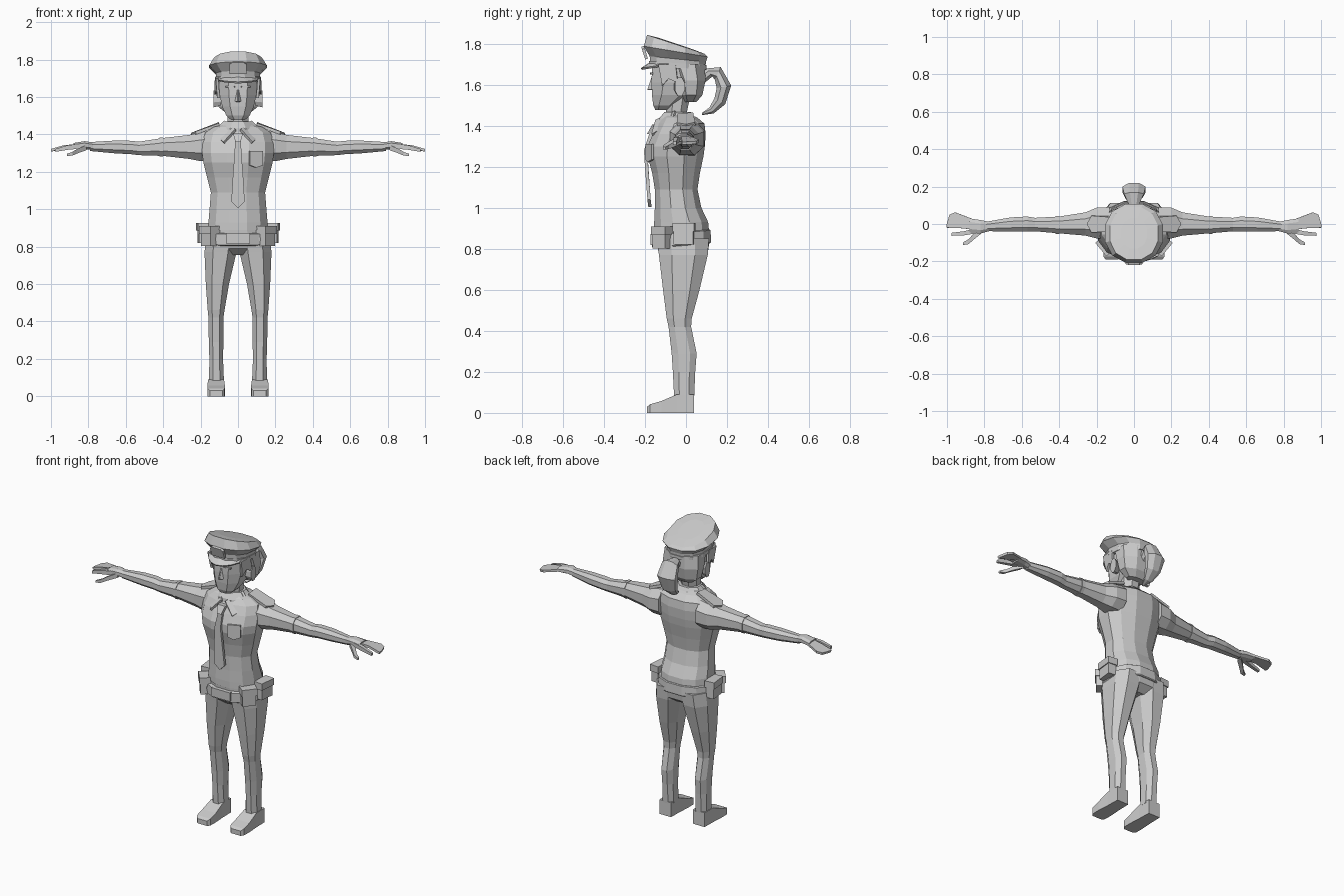
import bpy, bmesh, math
from mathutils import Vector, Matrix

grey = bpy.data.materials.new("light_grey")
grey.diffuse_color = (0.6, 0.6, 0.6, 1)


def finish(name, bm, mirror=False, thick=0):
    bmesh.ops.recalc_face_normals(bm, faces=bm.faces)
    me = bpy.data.meshes.new(name)
    bm.to_mesh(me)
    bm.free()
    me.materials.append(grey)
    ob = bpy.data.objects.new(name, me)
    bpy.context.collection.objects.link(ob)
    if thick:
        s = ob.modifiers.new("thickness", 'SOLIDIFY')
        s.thickness, s.offset = thick, 0
    if mirror:
        ob.modifiers.new("mirror", 'MIRROR').use_clip = False
    return ob


def loft(name, rings, n=8, p=1.0, mirror=False):
    """Skin a tube through rings given as (centre, half axis u, half axis v)."""
    bm = bmesh.new()
    k = math.cos(math.pi / n)
    sq = lambda t: math.copysign(abs(t / k) ** p, t)
    loops = []
    for c, u, v in rings:
        c, u, v = Vector(c), Vector(u), Vector(v)
        ang = [2 * math.pi * (i + .5) / n for i in range(n)]
        loops.append([bm.verts.new(c + u * sq(math.cos(a)) + v * sq(math.sin(a))) for a in ang])
    for a, b in zip(loops, loops[1:]):
        for i in range(n):
            j = (i + 1) % n
            bm.faces.new((a[i], a[j], b[j], b[i]))
    bm.faces.new(loops[0])
    bm.faces.new(loops[-1])
    return finish(name, bm, mirror)


def lvl(z, hw, yf, yb, x=0, tilt=0):
    """Horizontal ring; tilt raises the back."""
    return (x, (yf + yb) / 2, z), (hw, 0, 0), (0, (yb - yf) / 2, tilt)


def across(x, y, z, ry, rz):
    """Upright ring for limbs running along x."""
    return (x, y, z), (0, ry, 0), (0, 0, rz)


def plate(name, pts, thick=.012, mirror=False):
    bm = bmesh.new()
    bm.faces.new([bm.verts.new(q) for q in pts])
    return finish(name, bm, mirror, thick)


def box(name, c, size, rz=0, mirror=False):
    bm = bmesh.new()
    m = Matrix.Translation(c) @ Matrix.Rotation(math.radians(rz), 4, 'Z') @ Matrix.Diagonal((*size, 1))
    bmesh.ops.create_cube(bm, size=1, matrix=m)
    return finish(name, bm, mirror)


# Shirt
loft("shirt", [lvl(.89, .160, -.155, .112), lvl(.93, .158, -.155, .108), lvl(1.0, .152, -.152, .075),
               lvl(1.09, .145, -.152, .056), lvl(1.17, .165, -.165, .068), lvl(1.25, .185, -.187, .085),
               lvl(1.30, .192, -.187, .092), lvl(1.36, .19, -.162, .096), lvl(1.41, .175, -.135, .09),
               lvl(1.44, .13, -.115, .055), lvl(1.455, .07, -.10, .02)], 12, .9)

# Sleeves and forearms
loft("arm", [across(.13, .005, 1.34, .085, .085), across(.20, .005, 1.335, .082, .078),
             across(.26, 0, 1.333, .062, .064), across(.40, -.005, 1.333, .045, .048),
             across(.53, -.003, 1.325, .036, .036), across(.57, 0, 1.33, .04, .036),
             across(.66, -.003, 1.333, .038, .034), across(.79, -.013, 1.335, .025, .024)], 8, .9, True)
loft("sleeve_cuff", [across(.40, -.005, 1.333, .049, .051), across(.42, -.005, 1.332, .048, .05)], 8, .9, True)

# Hands
loft("palm", [across(.77, -.013, 1.336, .024, .02), across(.82, -.015, 1.343, .036, .021),
              across(.88, -.008, 1.339, .038, .015)], 8, .8, True)
plate("fingers", [(.85, -.03, 1.343), (.85, .022, 1.343), (.955, .062, 1.325), (.985, .05, 1.318),
                  (1.0, .0, 1.315), (1.0, -.02, 1.315), (.93, -.022, 1.335)], .014, True)
loft("index_finger", [across(.84, -.035, 1.337, .014, .013), across(.91, -.05, 1.33, .011, .012),
                      across(.975, -.055, 1.315, .008, .008)], 4, 1, True)
loft("thumb", [across(.81, -.03, 1.33, .016, .014), across(.86, -.07, 1.31, .016, .012),
               across(.885, -.095, 1.297, .013, .01), across(.915, -.106, 1.29, .007, .006)], 4, 1, True)

# Trousers
loft("hips", [lvl(.90, .158, -.15, .105), lvl(.84, .17, -.145, .115), lvl(.79, .165, -.135, .108),
              lvl(.755, .08, -.09, .06)], 12, .9)


def leg_ring(z, xi, xo, yf, yb):
    return lvl(z, (xo - xi) / 2, yf, yb, (xi + xo) / 2)


loft("trouser_leg", [leg_ring(.85, .002, .17, -.142, .112), leg_ring(.77, .008, .179, -.132, .106),
                     leg_ring(.60, .048, .172, -.112, .066), leg_ring(.46, .072, .162, -.094, .028),
                     leg_ring(.42, .078, .158, -.085, .025), leg_ring(.29, .078, .156, -.070, .052),
                     leg_ring(.20, .08, .153, -.064, .045), leg_ring(.08, .075, .155, -.058, .04)], 8, .85, True)

# Shoes
loft("shoe", [((.117, y, h / 2), (w, 0, 0), (0, 0, h / 2)) for y, w, h in
              ((.04, .04, .09), (-.045, .042, .09), (-.12, .047, .058), (-.175, .046, .042), (-.19, .034, .03))],
     4, 1, True)

# Belt, buckle and pouches
loft("belt", [lvl(.815, .174, -.155, .118, tilt=.012), lvl(.82, .178, -.165, .122, tilt=.012),
              lvl(.878, .172, -.168, .12, tilt=.012), lvl(.882, .162, -.155, .115, tilt=.012)], 12, .9)
box("buckle", (0, -.166, .845), (.13, .016, .055))
for tag, c, size, rz in (("front", (.152, -.115, .85), (.08, .055, .095), 50),
                         ("side", (.188, -.01, .868), (.095, .05, .095), 84)):
    box(tag + "_pouch", c, size, rz, True)
    box(tag + "_pouch_flap", (c[0], c[1], c[2] + .038), (size[0] + .012, size[1] + .012, .042), rz, True)

# Tie, collar, shoulder tabs and chest pocket
plate("tie", [(0, -.176, 1.005), (.036, -.18, 1.04), (.028, -.19, 1.17), (.02, -.197, 1.28),
              (.014, -.165, 1.38), (-.014, -.165, 1.38), (-.02, -.197, 1.28), (-.028, -.19, 1.17),
              (-.036, -.18, 1.04)], .016)
loft("tie_knot", [lvl(1.36, .014, -.19, -.14), lvl(1.405, .026, -.165, -.11)], 4)
plate("collar_wing", [(.07, -.05, 1.47), (.135, -.07, 1.405), (.075, -.165, 1.355), (.012, -.145, 1.425)],
      .014, True)
loft("collar_band", [lvl(1.40, .12, -.135, .06), lvl(1.435, .1, -.13, .045), lvl(1.468, .068, -.105, .022)])
plate("shoulder_tab", [(.10, -.04, 1.452), (.10, .035, 1.458), (.225, .045, 1.41), (.25, .0, 1.40),
                       (.225, -.045, 1.408)], .016, True)
plate("chest_pocket", [(.062, -.192, 1.312), (.132, -.163, 1.312), (.132, -.163, 1.235),
                       (.097, -.183, 1.222), (.062, -.192, 1.235)], .012)

# Neck and head
loft("neck", [lvl(1.40, .06, -.105, .01), lvl(1.47, .055, -.098, .005), lvl(1.54, .06, -.1, .02)])
loft("head", [lvl(1.478, .038, -.15, -.085), lvl(1.50, .062, -.16, -.05), lvl(1.55, .085, -.166, .02),
              lvl(1.61, .098, -.168, .06), lvl(1.71, .105, -.165, .08)], 8, .8)
plate("nose", [(0, -.165, 1.64), (.014, -.166, 1.575), (0, -.186, 1.575)], .008, True)
box("eyebrow", (.042, -.168, 1.655), (.05, .01, .008), 5, True)
loft("ear", [across(.09, -.04, 1.59, .018, .035), across(.13, -.03, 1.59, .024, .045)], 8, 1, True)

# Hair and ponytail
loft("hair", [lvl(1.515, .065, -.01, .05), lvl(1.55, .108, -.03, .08), lvl(1.62, .122, -.045, .095),
              lvl(1.70, .116, -.08, .092)], 8, .9)
plate("side_lock", [(.112, -.135, 1.70), (.117, -.05, 1.70), (.12, -.04, 1.61), (.112, -.085, 1.63),
                    (.104, -.115, 1.595)], .014, True)
tail = []
for y, z, w, t, a in ((.075, 1.625, .022, .022, 40), (.115, 1.66, .03, .024, 35), (.155, 1.655, .052, .034, -25),
                      (.185, 1.59, .062, .036, -80), (.165, 1.52, .048, .03, -120), (.125, 1.475, .028, .018, -145),
                      (.078, 1.457, .006, .005, -165)):
    r = math.radians(a)
    tail.append(((0, y, z), (w, 0, 0), (0, -t * math.sin(r), t * math.cos(r))))
loft("ponytail", tail, 8)

# Peaked cap
loft("cap", [((0, -.04, 1.68), (.116, 0, 0), (0, .134, -.008)), ((0, -.04, 1.725), (.118, 0, 0), (0, .137, -.014)),
             ((0, -.05, 1.762), (.154, 0, 0), (0, .156, -.026)), ((0, -.05, 1.797), (.128, 0, 0), (0, .14, -.046)),
             ((0, -.05, 1.801), (.07, 0, 0), (0, .08, -.027))], 12, .9)
loft("cap_band", [((0, -.04, 1.683), (.122, 0, 0), (0, .14, -.008)), ((0, -.04, 1.705), (.122, 0, 0), (0, .14, -.01))],
     12, .9)
bm = bmesh.new()
rows = []
for i in range(9):
    a = math.radians(195 + 150 * i / 8)
    c, s = math.cos(a), math.sin(a)
    rows.append((bm.verts.new((.118 * c, -.04 + .134 * s, 1.705)),
                 bm.verts.new((.124 * c, -.04 + .178 * s, 1.705 + .028 * s))))
for a, b in zip(rows, rows[1:]):
    bm.faces.new((a[0], b[0], b[1], a[1]))
finish("cap_visor", bm, thick=.01)
plate("cap_badge", [(-.045, -.192, 1.725), (.045, -.192, 1.725), (.045, -.208, 1.775), (.03, -.212, 1.787),
                    (-.03, -.212, 1.787), (-.045, -.208, 1.775)], .014)
